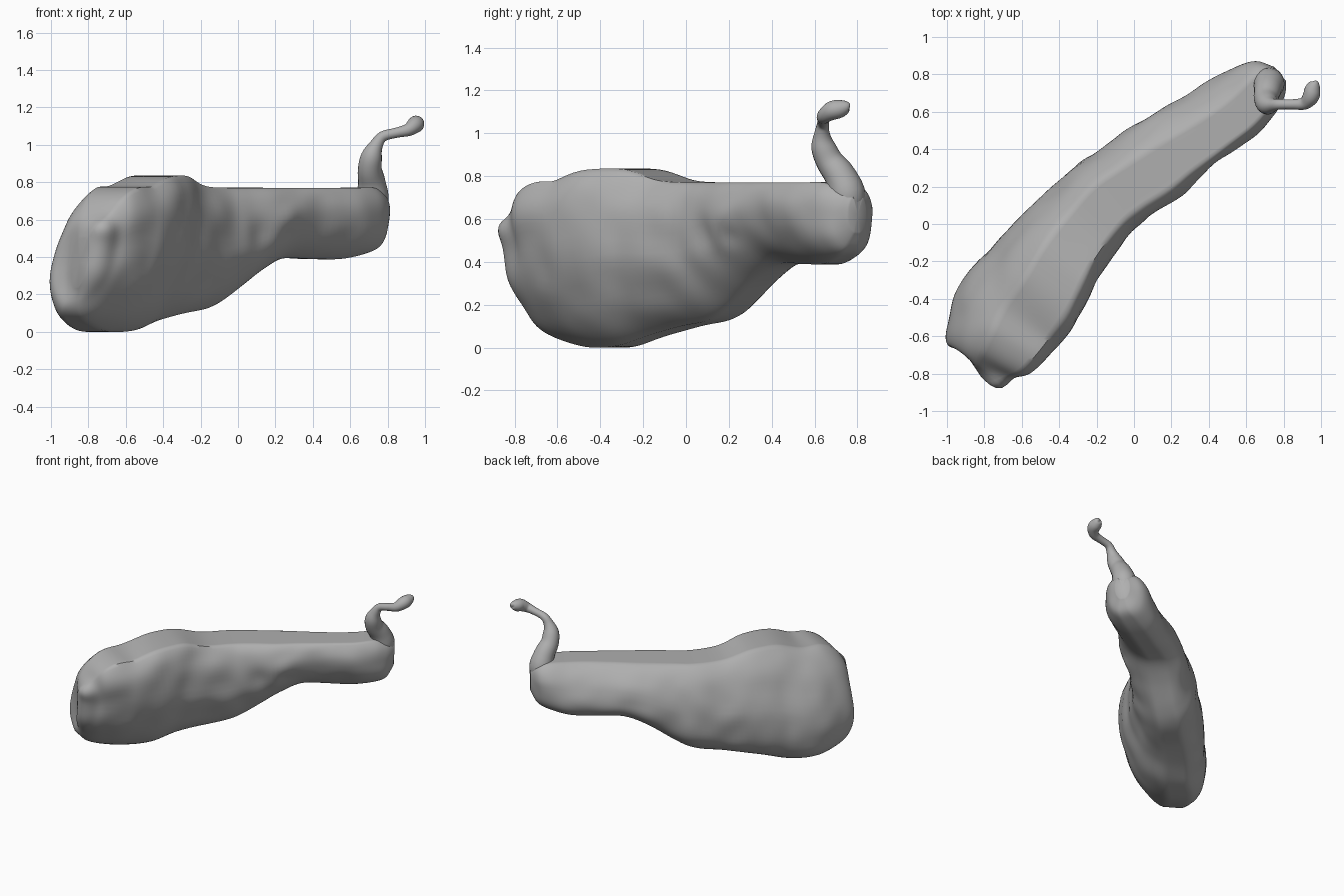
import bpy
import bmesh
import math
from mathutils import Vector, noise

if "Cube" in bpy.data.objects:
    bpy.data.objects.remove(bpy.data.objects["Cube"], do_unlink=True)

grey = bpy.data.materials.new("matte_grey")
grey.use_nodes = True
COLOUR = (0.43, 0.43, 0.43, 1)
grey.diffuse_color = COLOUR
shader = next(n for n in grey.node_tree.nodes if n.type == "BSDF_PRINCIPLED")
shader.inputs["Base Color"].default_value = COLOUR
shader.inputs["Roughness"].default_value = 0.8


def smooth_path(stations, steps):
    """Catmull-Rom interpolation of whole station tuples."""
    def blend(a, b, c, d, t):
        return 0.5 * (2 * b + (c - a) * t + (2 * a - 5 * b + 4 * c - d) * t * t
                      + (3 * b - a - 3 * c + d) * t ** 3)
    last = len(stations) - 1
    path = []
    for i in range(last):
        window = [stations[max(0, min(last, i + k))] for k in (-1, 0, 1, 2)]
        for s in range(steps):
            path.append([blend(*values, s / steps) for values in zip(*window)])
    path.append(list(stations[last]))
    return path


def skin(name, rings, reshape=None):
    """Join rings of points into a closed, smooth-shaded tube."""
    bm = bmesh.new()
    loops = [[bm.verts.new(p) for p in ring] for ring in rings]
    for a, b in zip(loops, loops[1:]):
        for j in range(len(a)):
            k = (j + 1) % len(a)
            bm.faces.new((a[j], a[k], b[k], b[j]))
    for end in (loops[0], loops[-1]):
        centre = sum((v.co for v in end), Vector()) / len(end)
        pole = bm.verts.new(centre)
        for j in range(len(end)):
            bm.faces.new((end[j], end[(j + 1) % len(end)], pole))
    bmesh.ops.recalc_face_normals(bm, faces=bm.faces)
    bm.normal_update()
    if reshape:
        moves = [(v, reshape(v.co, v.normal)) for v in bm.verts]
        for v, co in moves:
            v.co = co
    mesh = bpy.data.meshes.new(name)
    bm.to_mesh(mesh)
    bm.free()
    mesh.materials.append(grey)
    obj = bpy.data.objects.new(name, mesh)
    bpy.context.collection.objects.link(obj)
    for other in bpy.context.selected_objects:
        other.select_set(False)
    obj.select_set(True)
    bpy.context.view_layer.objects.active = obj
    bpy.ops.object.shade_smooth_by_angle(angle=math.radians(50))
    return obj


# Body stations: centre x, centre y, half width, top, bottom, sideways lean
BODY = [
    (-.85, -.77, .07, .50, .24, .03),
    (-.83, -.75, .15, .61, .16, .07),
    (-.80, -.69, .21, .71, .08, .10),
    (-.74, -.59, .25, .77, .03, .11),
    (-.66, -.46, .28, .78, 0, .11),
    (-.54, -.32, .28, .83, .01, .09),
    (-.43, -.16, .26, .83, .06, .07),
    (-.30, -.01, .24, .78, .10, .05),
    (-.17, .13, .23, .77, .13, .04),
    (-.05, .22, .22, .77, .20, .04),
    (.09, .32, .22, .77, .31, .05),
    (.23, .43, .20, .77, .39, .06),
    (.40, .54, .18, .77, .39, .06),
    (.55, .64, .18, .77, .39, .05),
    (.67, .725, .16, .77, .42, .02),
    (.74, .77, .12, .74, .46, 0),
    (.78, .80, .05, .70, .54, 0),
]

# Lumps and hollows: centre, spread, push along the normal
LUMPS = [
    (Vector((-.72, -.82, .55)), .05, .04),
    (Vector((-.64, -.77, .46)), .08, -.02),
    (Vector((-.40, -.45, .70)), .10, .01),
    (Vector((-.22, -.28, .72)), .12, -.012),
    (Vector((.10, .10, .52)), .08, -.025),
    (Vector((.25, .20, .62)), .06, .015),
    (Vector((.24, .21, .52)), .05, -.015),
    (Vector((.45, .38, .55)), .08, -.01),
]


def body_rings(sides=64):
    """Rounded sections, sliced flat on the crown and along the keel."""
    path = smooth_path(BODY, 6)
    rings = []
    for i, (x, y, width, top, bottom, lean) in enumerate(path):
        before, after = path[max(i - 3, 0)], path[min(i + 3, len(path) - 1)]
        along = Vector((after[0] - before[0], after[1] - before[1], 0)).normalized()
        left = Vector((-along.y, along.x, 0))
        middle, half = (top + bottom) / 2, (top - bottom) / 2
        ring = []
        for j in range(sides):
            angle = math.tau * j / sides
            c, s = math.cos(angle), math.sin(angle)
            power = 2 / 2.3 if s > 0 else 1
            u = math.copysign(abs(c) ** power, c)
            v = math.copysign(abs(s) ** power, s)
            v = max(-1, min(1, v * (1.12 if s > 0 else 1.05)))
            offset = left * (u * width - v * lean)
            ring.append(Vector((x, y, middle + v * half)) + offset)
        rings.append(ring)
    return rings


def knead(co, normal):
    """Add hand-shaped lumps while keeping the top and base flat."""
    push = .014 * noise.noise(co * 6)
    for centre, spread, amount in LUMPS:
        push += amount * math.exp(-((co - centre).length / spread) ** 2)
    moved = co + normal * push * (1 - normal.z ** 2)
    moved.z = max(0, min(moved.z, .835))
    return moved


skin("body", body_rings(), knead)

# Stem stations: x, y, z, radius
STEM = [
    (.70, .74, .58, .04),
    (.72, .755, .70, .083),
    (.715, .72, .80, .074),
    (.705, .67, .87, .064),
    (.715, .64, .94, .056),
    (.74, .635, 1.0, .036),
    (.775, .64, 1.045, .028),
    (.85, .64, 1.065, .027),
    (.91, .645, 1.08, .034),
    (.945, .68, 1.105, .044),
    (.955, .72, 1.115, .042),
    (.965, .755, 1.125, .025),
    (.965, .765, 1.125, .006),
]


def stem_rings(sides=20):
    path = smooth_path(STEM, 4)
    points = [Vector(p[:3]) for p in path]
    side = Vector((1, 0, 0))
    rings = []
    for i, p in enumerate(points):
        along = (points[min(i + 1, len(path) - 1)] - points[max(i - 1, 0)]).normalized()
        side = (side - along * side.dot(along)).normalized()
        other = along.cross(side)
        rings.append([p + path[i][3] * (side * math.cos(math.tau * j / sides)
                                        + other * math.sin(math.tau * j / sides))
                      for j in range(sides)])
    return rings


skin("curled_stem", stem_rings())
